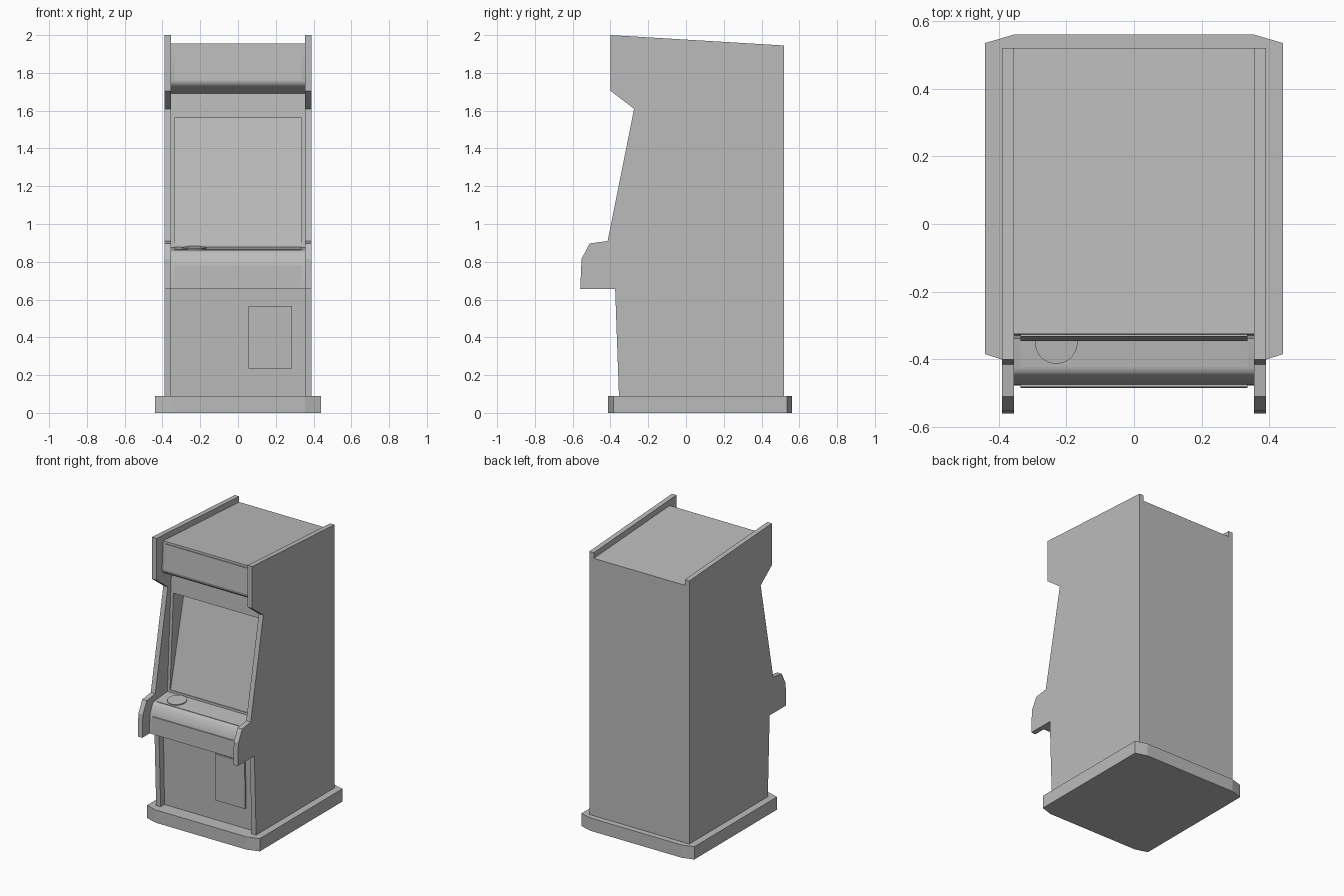
import bpy, bmesh, math

if "Cube" in bpy.data.objects:
    bpy.data.objects.remove(bpy.data.objects["Cube"])

GREY = bpy.data.materials.new("cabinet_grey")
GREY.diffuse_color = (0.5, 0.5, 0.5, 1)
GREY.use_nodes = True
GREY.node_tree.nodes["Principled BSDF"].inputs["Base Color"].default_value = GREY.diffuse_color


def finish(name, bm, smooth=False):
    bmesh.ops.recalc_face_normals(bm, faces=bm.faces)
    me = bpy.data.meshes.new(name)
    bm.to_mesh(me)
    bm.free()
    me.materials.append(GREY)
    if smooth:
        for p in me.polygons:
            p.use_smooth = True
        me.set_sharp_from_angle(angle=math.radians(35))
    ob = bpy.data.objects.new(name, me)
    bpy.context.collection.objects.link(ob)
    return ob


def prism(points, shift):
    """Extrude a closed outline along a vector."""
    bm = bmesh.new()
    face = bm.faces.new([bm.verts.new(p) for p in points])
    res = bmesh.ops.extrude_face_region(bm, geom=[face], use_keep_orig=True)
    verts = [v for v in res["geom"] if isinstance(v, bmesh.types.BMVert)]
    bmesh.ops.translate(bm, verts=verts, vec=shift)
    bmesh.ops.recalc_face_normals(bm, faces=bm.faces)
    return bm


def across(profile, x0, x1):
    """Extrude a (y, z) profile from x0 to x1."""
    return prism([(x0, y, z) for y, z in profile], (x1 - x0, 0, 0))


def plate(name, a, b, x0, x1, raise_by=0.007):
    """Thin plate lying on the profile line from a to b (b is left of outward)."""
    dy, dz = b[0] - a[0], b[1] - a[1]
    length = math.hypot(dy, dz)
    ny, nz = -dz / length * raise_by, dy / length * raise_by
    prof = [a, b, (b[0] + ny, b[1] + nz), (a[0] + ny, a[1] + nz)]
    return finish(name, across(prof, x0, x1))


# Plinth with tapered corners
outline = [(0.44, -0.385), (0.44, 0.535), (0.355, 0.56),
           (-0.355, 0.56), (-0.44, 0.535), (-0.44, -0.385),
           (-0.355, -0.412), (0.355, -0.412)]
finish("plinth", prism([(x, y, 0) for x, y in outline], (0, 0, 0.09)))

# Side panels
side = [(0.52, 0.09), (0.52, 1.945), (-0.40, 2.0), (-0.40, 1.705),
        (-0.275, 1.61), (-0.415, 0.91), (-0.51, 0.897), (-0.553, 0.815),
        (-0.56, 0.655), (-0.375, 0.655), (-0.355, 0.09)]
for name, s in (("left_side_panel", -1), ("right_side_panel", 1)):
    finish(name, across(side, s * 0.355, s * 0.39))

# Body between the sides: roof, sign box, bezel, control shelf, lower front
body = [(0.52, 0.09), (0.52, 1.905), (-0.325, 1.955), (-0.34, 1.757),
        (-0.335, 1.74), (-0.317, 1.725), (-0.235, 1.69), (-0.28, 0.875),
        (-0.425, 0.861), (-0.438, 0.857), (-0.447, 0.848), (-0.475, 0.785),
        (-0.478, 0.655), (-0.325, 0.655), (-0.312, 0.09)]
bm = across(body, -0.355, 0.355)

# Screen recess: deep at the top, shallow at the bottom
bezel = next(f for f in bm.faces if f.normal.y < -0.9
             and 1.2 < f.calc_center_median().z < 1.35)
bmesh.ops.inset_individual(bm, faces=[bezel], thickness=0.02)
for v in bezel.verts:
    v.co.z = 1.56 if v.co.z > 1.2 else 0.89
    v.co.x = math.copysign(0.335, v.co.x)
    v.co.y = -0.235 - 0.045 * (1.69 - v.co.z) / 0.815
rim = list(bezel.edges)
res = bmesh.ops.extrude_face_region(bm, geom=[bezel])
for v in [g for g in res["geom"] if isinstance(g, bmesh.types.BMVert)]:
    v.co.y += 0.13 if v.co.z > 1.2 else 0.006
if bezel.is_valid:
    bmesh.ops.delete(bm, geom=[bezel], context='FACES_ONLY')
finish("cabinet_body", bm, smooth=True)

# Raised panels on the front
plate("sign_panel", (-0.3391, 1.76), (-0.326, 1.94), -0.335, 0.335)
plate("control_overlay", (-0.423, 0.861), (-0.285, 0.8745), -0.335, 0.335, 0.003)
plate("shelf_front_panel", (-0.4777, 0.672), (-0.4752, 0.78), -0.335, 0.335)
plate("coin_door", (-0.315, 0.235), (-0.3225, 0.565), 0.055, 0.285, 0.012)

# Round control disc, tilted with the shelf
bm = bmesh.new()
bmesh.ops.create_cone(bm, cap_ends=True, segments=32, radius1=0.063,
                      radius2=0.063, depth=0.008)
disc = finish("control_disc", bm, smooth=True)
disc.location = (-0.23, -0.35, 0.873)
disc.rotation_euler.x = math.atan2(0.014, 0.145)
